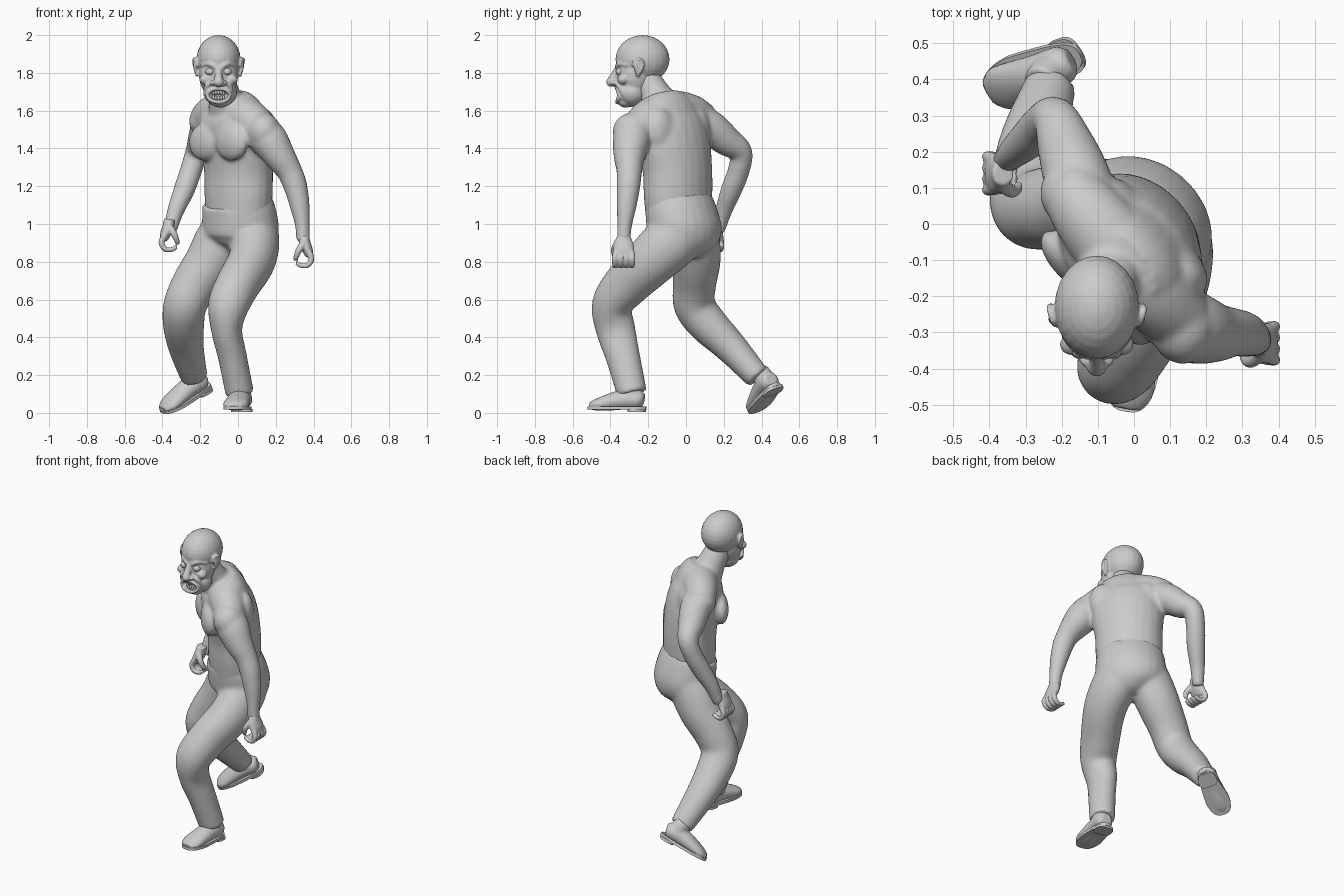
import bpy
import bmesh
import math
from mathutils import Matrix, Vector

if "Cube" in bpy.data.objects:
    bpy.data.objects.remove(bpy.data.objects["Cube"])

grey = bpy.data.materials.new("plain grey")
grey.diffuse_color = (0.6, 0.6, 0.6, 1)
grey.use_nodes = True
grey.node_tree.nodes["Principled BSDF"].inputs["Base Color"].default_value = (0.6, 0.6, 0.6, 1)


def smooth_rows(rows, steps=5):
    """Catmull-Rom curve through rows of x, y, z, side radius, depth radius."""
    rows = [Vector(r) for r in rows]
    rows = [rows[0] * 2 - rows[1]] + rows + [rows[-1] * 2 - rows[-2]]
    out = []
    for a, b, c, d in zip(rows, rows[1:], rows[2:], rows[3:]):
        for k in range(steps):
            t = k / steps
            out.append((b * 2 + (c - a) * t + (a * 2 - b * 5 + c * 4 - d) * t ** 2
                        + (b * 3 - a - c * 3 + d) * t ** 3) / 2)
    return out + [rows[-2]]


def tube(bm, rows, yaw=0, matrix=Matrix(), sides=24):
    """Loft ellipses along a path; yaw turns their side axis around z."""
    pts = smooth_rows(rows)
    across = Vector((math.cos(math.radians(yaw)), math.sin(math.radians(yaw)), 0))
    rings = []
    for i, p in enumerate(pts):
        ahead, behind = pts[min(i + 1, len(pts) - 1)], pts[max(i - 1, 0)]
        along = (Vector(ahead[:3]) - Vector(behind[:3])).normalized()
        u = (across - along * across.dot(along)).normalized()
        v = along.cross(u)
        ring = []
        for k in range(sides):
            ang = math.tau * k / sides
            co = Vector(p[:3]) + u * p[3] * math.cos(ang) + v * p[4] * math.sin(ang)
            ring.append(bm.verts.new(matrix @ co))
        rings.append(ring)
    for low, high in zip(rings, rings[1:]):
        for k in range(sides):
            n = (k + 1) % sides
            bm.faces.new((low[k], low[n], high[n], high[k]))
    bm.faces.new(rings[0][::-1])
    bm.faces.new(rings[-1])


def limb(bm, rows, **options):
    """Round tube: rows of x, y, z, radius."""
    tube(bm, [(*r, r[3]) for r in rows], **options)


def ball(bm, place, size, yaw=0, tilt=0):
    turn = Matrix.Rotation(math.radians(yaw), 4, "Z") @ Matrix.Rotation(math.radians(tilt), 4, "Y")
    bmesh.ops.create_uvsphere(bm, u_segments=24, v_segments=14, radius=1,
                              matrix=Matrix.Translation(place) @ turn @ Matrix.Diagonal((*size, 1)))


def finish(name, bm, voxel=None, relax=4):
    """Make the object; a voxel size fuses its overlapping pieces."""
    bmesh.ops.recalc_face_normals(bm, faces=bm.faces)
    mesh = bpy.data.meshes.new(name)
    bm.to_mesh(mesh)
    bm.free()
    mesh.materials.append(grey)
    obj = bpy.data.objects.new(name, mesh)
    bpy.context.collection.objects.link(obj)
    bpy.ops.object.select_all(action="DESELECT")
    obj.select_set(True)
    bpy.context.view_layer.objects.active = obj
    bpy.ops.object.shade_smooth_by_angle(angle=math.radians(40))
    if voxel:
        fuse = obj.modifiers.new("fuse", "REMESH")
        fuse.mode, fuse.voxel_size, fuse.use_smooth_shade = "VOXEL", voxel, True
        soft = obj.modifiers.new("soften", "SMOOTH")
        soft.factor, soft.iterations = 0.5, relax
    return obj


# Bare upper body: torso, neck, muscles and arms in one skin
body = bmesh.new()
TWIST = -46
tube(body, [(.002, -.04, 1.02, .19, .15), (.003, -.042, 1.15, .202, .158), (.003, -.045, 1.28, .205, .16),
            (-.005, -.065, 1.42, .222, .162), (-.022, -.09, 1.53, .22, .155),
            (-.03, -.1, 1.61, .19, .125), (-.05, -.12, 1.67, .13, .09)], yaw=TWIST)
limb(body, [(-.05, -.11, 1.58, .11), (-.07, -.155, 1.67, .088), (-.09, -.2, 1.75, .078), (-.1, -.22, 1.82, .07)])
# Shoulder girdle, the right side carried higher
limb(body, [(-.185, .105, 1.55, .082), (-.125, .025, 1.585, .102), (-.04, -.08, 1.595, .112),
            (.045, -.18, 1.56, .112), (.13, -.265, 1.5, .09)], yaw=45)
chest = Matrix.Translation((-.025, -.1, 0)) @ Matrix.Rotation(math.radians(TWIST), 4, "Z")
for s in (-1, 1):
    ball(body, chest @ Vector((s * .1, -.11, 1.435)), (.112, .052, .1), TWIST, s * 12)
    ball(body, chest @ Vector((s * .115, .095, 1.48)), (.095, .06, .135), TWIST, s * 15)
# Left arm hangs forward, right arm is bent behind
ball(body, (.135, -.285, 1.49), (.09, .103, .1))
ball(body, (-.17, .085, 1.545), (.09, .095, .085))
limb(body, [(.09, -.25, 1.52, .09), (.16, -.285, 1.45, .1), (.22, -.3, 1.36, .084), (.272, -.3, 1.28, .068),
            (.304, -.305, 1.2, .063), (.328, -.315, 1.09, .052), (.341, -.325, .99, .039), (.345, -.33, .91, .036)])
limb(body, [(-.13, .06, 1.55, .088), (-.16, .135, 1.505, .092), (-.188, .215, 1.44, .08), (-.218, .29, 1.38, .062),
            (-.25, .278, 1.28, .058), (-.285, .24, 1.18, .056), (-.33, .2, 1.07, .045), (-.36, .17, .96, .034)])
finish("upper_body", body, .011, 6)

# Trousers: hips and both legs
trousers = bmesh.new()
tube(trousers, [(-.008, -.04, 1.125, .203, .162), (.008, -.022, 1.04, .213, .178), (.015, -.005, .95, .213, .182),
                (.01, -.005, .88, .172, .145), (-.005, -.005, .83, .09, .07)], yaw=-40)
tube(trousers, [(.085, -.005, .99, .12, .14), (.09, -.085, .9, .13, .148), (.07, -.19, .8, .125, .137),
                (0, -.315, .68, .117, .124), (-.05, -.392, .57, .11, .107), (-.06, -.372, .44, .083, .105),
                (-.03, -.335, .3, .077, .092), (.01, -.285, .1, .076, .08)])
tube(trousers, [(-.04, .045, 1, .13, .13), (-.095, .052, .9, .14, .13), (-.15, .055, .8, .132, .128),
                (-.23, .045, .68, .122, .115), (-.28, .045, .57, .115, .11), (-.288, .115, .47, .11, .105),
                (-.275, .235, .35, .095, .088), (-.232, .382, .187, .072, .068)])
finish("trousers", trousers, .011, 12)


def hand(name, centre, s):
    """Palm, four curled fingers and a thumb; s mirrors it for the other side."""
    bm = bmesh.new()
    place = Matrix.Translation(centre) @ Matrix.Diagonal((s, 1, 1, 1))
    tube(bm, [(-.008, 0, .09, .03, .033), (0, 0, .05, .03, .05), (.015, 0, .01, .028, .057),
              (.025, 0, -.02, .02, .052)], matrix=place)
    for i in range(4):
        y = (i - 1.5) * .028
        limb(bm, [(.022, y, .0, .017), (.035, y * 1.1, -.035, .016), (.015, y * 1.1, -.068, .0145),
                  (-.02, y, -.07, .013), (-.045, y, -.055, .011)], matrix=place, sides=12)
    limb(bm, [(-.005, -.03, .05, .022), (-.03, -.05, .015, .018), (-.045, -.045, -.02, .015),
              (-.052, -.03, -.04, .012)], matrix=place, sides=12)
    finish(name, bm, .006, 3)


hand("left_hand", (.354, -.33, .85), 1)
hand("right_hand", (-.37, .14, .935), -1)


def shoe(name, heel, toe, up):
    """Shoe with the toe along local -y, its sole on local z = 0."""
    back = (Vector(heel) - Vector(toe)).normalized()
    side = back.cross(Vector(up)).normalized()
    frame = Matrix((side, back, side.cross(back))).transposed().to_4x4()
    frame = Matrix.Translation((Vector(heel) + Vector(toe)) / 2) @ frame
    upper = bmesh.new()
    tube(upper, [(0, .14, .06, .035, .035), (0, .11, .065, .055, .05), (0, .03, .065, .06, .053),
                 (0, -.05, .05, .066, .044), (0, -.11, .038, .066, .032), (0, -.15, .03, .04, .018)], matrix=frame)
    limb(upper, [(0, .08, .05, .052), (0, .075, .1, .054), (0, .065, .15, .05)], matrix=frame)
    finish(name + "_upper", upper, .008, 3)
    # Sole slab with a separate heel block
    sole = bmesh.new()
    for start, end, low, high in ((-.16, .155, .012, .03), (.055, .15, 0, .016)):
        length = (end - start) / 2
        outline = []
        for k in range(32):
            c, d = math.cos(math.tau * k / 32), math.sin(math.tau * k / 32)
            y = start + length + length * math.copysign(abs(d) ** .7, d)
            half = .067 - .012 * math.sin(max(y, -.05) * 11)
            outline.append(sole.verts.new(frame @ Vector((half * math.copysign(abs(c) ** .7, c), y, low))))
        base = sole.faces.new(outline)
        lifted = bmesh.ops.extrude_face_region(sole, geom=[base])["geom"]
        bmesh.ops.translate(sole, vec=frame.to_3x3() @ Vector((0, 0, high - low)),
                            verts=[g for g in lifted if isinstance(g, bmesh.types.BMVert)])
    finish(name + "_sole", sole)


shoe("left_shoe", (.03, -.207, .005), (-.022, -.517, .005), (0, 0, 1))
shoe("right_shoe", (-.168, .473, .12), (-.368, .385, .005), (.05, -.25, .95))

# Head: skull, jaw, hooked nose, scowling brow, cheeks and lips
MID = -.103
head = bmesh.new()
ball(head, (MID, -.23, 1.872), (.117, .143, .128))
ball(head, (MID, -.27, 1.79), (.104, .1, .13))
ball(head, (MID + .01, -.285, 1.695), (.088, .08, .075))
ball(head, (MID + .01, -.318, 1.648), (.05, .042, .032))
limb(head, [(MID, -.355, 1.83, .018), (MID, -.378, 1.79, .02), (MID, -.395, 1.755, .026)], sides=12)
ball(head, (MID, -.394, 1.75), (.028, .028, .024))
limb(head, [(MID + .058 * math.cos(a), -.352 - .012 * abs(math.sin(a)), 1.682 + .036 * math.sin(a), .012)
            for a in (math.tau * k / 12 for k in range(13))], sides=10)
for s in (-1, 1):
    ball(head, (MID + s * .028, -.378, 1.748), (.018, .018, .015))
    ball(head, (MID + s * .068, -.333, 1.765), (.034, .03, .028))
    limb(head, [(MID + s * .015, -.366, 1.83, .013), (MID + s * .05, -.35, 1.848, .014),
                (MID + s * .09, -.305, 1.838, .012)], sides=12)
    limb(head, [(MID + s * .03, -.372, 1.75, .01), (MID + s * .062, -.355, 1.728, .012),
                (MID + s * .074, -.325, 1.68, .01)], sides=12)
    for z in (1.88, 1.9):
        limb(head, [(MID, -.354, z, .006), (MID + s * .04, -.342, z + .006, .006),
                    (MID + s * .07, -.315, z, .005)], sides=8)
    # Ear with a raised rim
    ball(head, (MID + s * .118, -.25, 1.832), (.011, .027, .045), s * 25, s * 6)
    limb(head, [(MID + s * .112, -.28, 1.835, .008), (MID + s * .12, -.272, 1.87, .008),
                (MID + s * .13, -.24, 1.872, .009), (MID + s * .127, -.228, 1.835, .009),
                (MID + s * .112, -.26, 1.785, .011)], sides=10)
head_object = finish("head", head, .006, 2)

# Open mouth, hollowed out with a hidden cutter
cut = bmesh.new()
ball(cut, (MID, -.368, 1.682), (.052, .045, .026))
cutter = finish("mouth_cutter", cut)
cutter.hide_render = True
cutter.hide_set(True)
hollow = head_object.modifiers.new("mouth", "BOOLEAN")
hollow.operation, hollow.object = "DIFFERENCE", cutter

# Teeth and eyes
teeth = bmesh.new()
for i in range(-3, 4):
    for s in (-1, 1):
        drop = 1.682 + s * (.016 - .0012 * abs(i))
        ball(teeth, (MID + i * .0135, -.352 + .0022 * i * i, drop), (.0075, .008, .014))
finish("teeth", teeth)
eyes = bmesh.new()
for s in (-1, 1):
    ball(eyes, (MID + s * .045, -.35, 1.806), (.024, .022, .02))
finish("eyes", eyes)
